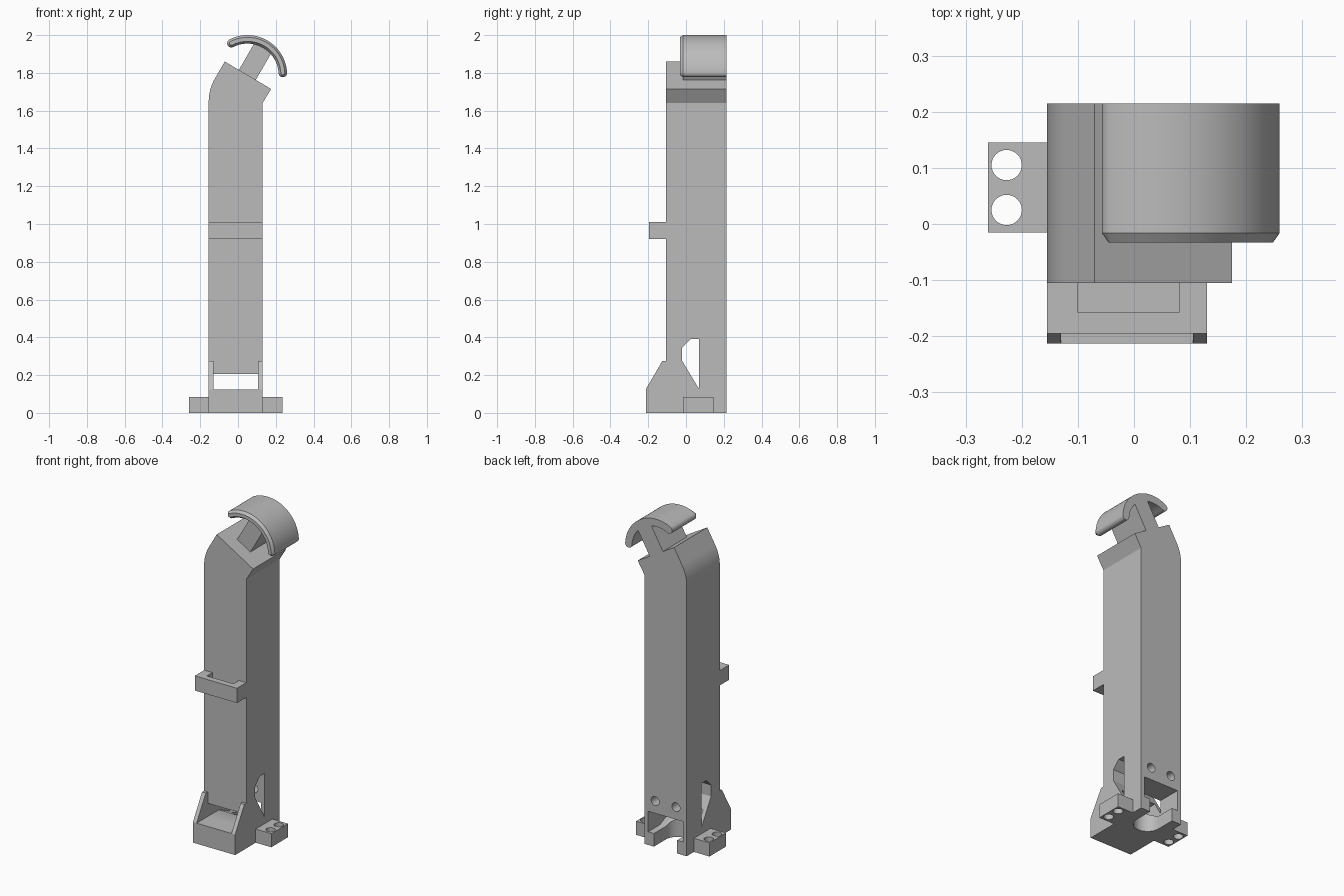
import bpy, bmesh
from math import sin, cos, pi, radians
from mathutils import Vector

if "Cube" in bpy.data.objects:
    bpy.data.objects.remove(bpy.data.objects["Cube"])

grey = bpy.data.materials.new("plain_grey")
grey.use_nodes = True
colour = (0.5, 0.5, 0.5, 1)
grey.diffuse_color = colour
grey.node_tree.nodes["Principled BSDF"].inputs["Base Color"].default_value = colour

# Main extents
LEFT, RIGHT = -0.155, 0.13
FRONT, BACK = -0.105, 0.215
MID = (LEFT + RIGHT) / 2
WALL = 0.025


def loft(name, rings):
    """Closed solid through rings that have equal point counts."""
    bm = bmesh.new()
    loops = [[bm.verts.new(p) for p in ring] for ring in rings]
    n = len(loops[0])
    for a, b in zip(loops, loops[1:]):
        for i in range(n):
            j = (i + 1) % n
            bm.faces.new((a[i], a[j], b[j], b[i]))
    bm.faces.new(loops[0])
    bm.faces.new(loops[-1])
    bmesh.ops.recalc_face_normals(bm, faces=bm.faces)
    mesh = bpy.data.meshes.new(name)
    bm.to_mesh(mesh)
    bm.free()
    mesh.materials.append(grey)
    obj = bpy.data.objects.new(name, mesh)
    bpy.context.collection.objects.link(obj)
    return obj


def prism(name, axis, outline, lo, hi):
    """Extrude a 2D outline along the named axis."""
    place = {"x": lambda p, d: (d, p[0], p[1]),
             "y": lambda p, d: (p[0], d, p[1]),
             "z": lambda p, d: (p[0], p[1], d)}[axis]
    return loft(name, [[place(p, d) for p in outline] for d in (lo, hi)])


def box(name, x0, x1, y0, y1, z0, z1):
    return prism(name, "z", [(x0, y0), (x1, y0), (x1, y1), (x0, y1)], z0, z1)


def arc(cx, cy, r, start, end, steps):
    angles = [radians(start + (end - start) * i / steps) for i in range(steps + 1)]
    return [(cx + r * cos(a), cy + r * sin(a)) for a in angles]


def circle(cx, cy, r):
    return arc(cx, cy, r, 0, 360, 32)[:-1]


def cut(obj, cutters):
    for cutter in cutters:
        mod = obj.modifiers.new("cut", "BOOLEAN")
        mod.operation = "DIFFERENCE"
        mod.solver = "EXACT"
        mod.object = cutter
    graph = bpy.context.evaluated_depsgraph_get()
    graph.update()
    mesh = bpy.data.meshes.new_from_object(obj.evaluated_get(graph))
    obj.modifiers.clear()
    obj.data = mesh
    for cutter in cutters:
        bpy.data.objects.remove(cutter)


def smooth(obj):
    bpy.ops.object.select_all(action="DESELECT")
    obj.select_set(True)
    bpy.context.view_layer.objects.active = obj
    bpy.ops.object.shade_smooth_by_angle(angle=radians(25))


# Tower with a bent, angled top
tower = prism("tower", "y",
              [(LEFT, 0)] + arc(0.08, 1.65, 0.235, 180, 150, 10)
              + [(-0.07, 1.86), (0.175, 1.715), (RIGHT, 1.64), (RIGHT, 0)],
              FRONT, BACK)

# Lower channel, side windows, cable slot and rear screw holes
channel = prism("channel_cutter", "x",
                [(-0.3, 0.125), (0, 0.125), (0.1, 0.08), (0.3, 0.08),
                 (0.3, 0.205), (-0.3, 0.205)], LEFT + WALL, RIGHT - WALL)
window = prism("window_cutter", "x",
               [(-0.02, 0.275), (-0.02, 0.345), (0.025, 0.39),
                (0.07, 0.39), (0.07, 0.125)], -0.4, 0.4)
slot = prism("slot_cutter", "z",
             arc(MID, 0.1, 0.078, 180, 360, 24)
             + [(MID + 0.078, 0.4), (MID - 0.078, 0.4)], -0.1, 0.15)
bores = [prism("bore_cutter", "y", circle(MID + s * 0.07, 0.28, 0.027), 0.05, 0.4)
         for s in (-1, 1)]
cut(tower, [channel, window, slot] + bores)
smooth(tower)

# Front sill and its two gusset walls
box("front_sill", LEFT, RIGHT, -0.213, FRONT, 0, 0.125)
for side, x in (("left", RIGHT - WALL), ("right", LEFT)):
    prism(side + "_gusset", "x",
          [(-0.213, 0.125), (-0.125, 0.275), (FRONT, 0.275), (FRONT, 0.125)],
          x, x + WALL)

# Mounting feet with two screw holes each
for side, s in (("left", 1), ("right", -1)):
    inner, outer = MID + s * 0.1425, MID + s * 0.2475
    foot = box(side + "_foot", min(inner, outer), max(inner, outer),
               -0.015, 0.145, 0, 0.083)
    cut(foot, [prism("hole_cutter", "z", circle(MID + s * 0.2145, y, 0.027), -0.1, 0.2)
               for y in (0.025, 0.105)])
    smooth(foot)

# Open loop on the front
prism("front_loop", "z",
      [(LEFT, FRONT), (LEFT, -0.195), (RIGHT, -0.195), (RIGHT, FRONT),
       (0.08, FRONT), (0.08, -0.158), (-0.1, -0.158), (-0.1, FRONT)], 0.92, 1.01)

# Stem rising square to the angled top
up = Vector((0.5, 0.866))
across = Vector((0.866, -0.5))
hub = Vector((0.05, 1.79))
prism("stem", "y",
      [hub + across * a + up * b
       for a, b in ((-0.052, -0.02), (0.052, -0.02), (0.052, 0.17), (-0.052, 0.17))],
      -0.015, BACK)


# Curved hook head with rounded tips and a chamfered front rim
def crescent(inset, y):
    half, mid = 0.0225 - inset, 0.1875
    tip = [hub + mid * Vector((cos(a), sin(a))) for a in (radians(3), radians(117))]
    pts = arc(*hub, mid + half, 3, 117, 32)
    pts += arc(*tip[1], half, 117, 297, 10)[1:-1]
    pts += arc(*hub, mid - half, 117, 3, 32)
    pts += arc(*tip[0], half, 183, 363, 10)[1:-1]
    return [(p[0], y, p[1]) for p in pts]


head = loft("hook_head", [crescent(0.012, -0.033), crescent(0, -0.016), crescent(0, BACK)])
smooth(head)
